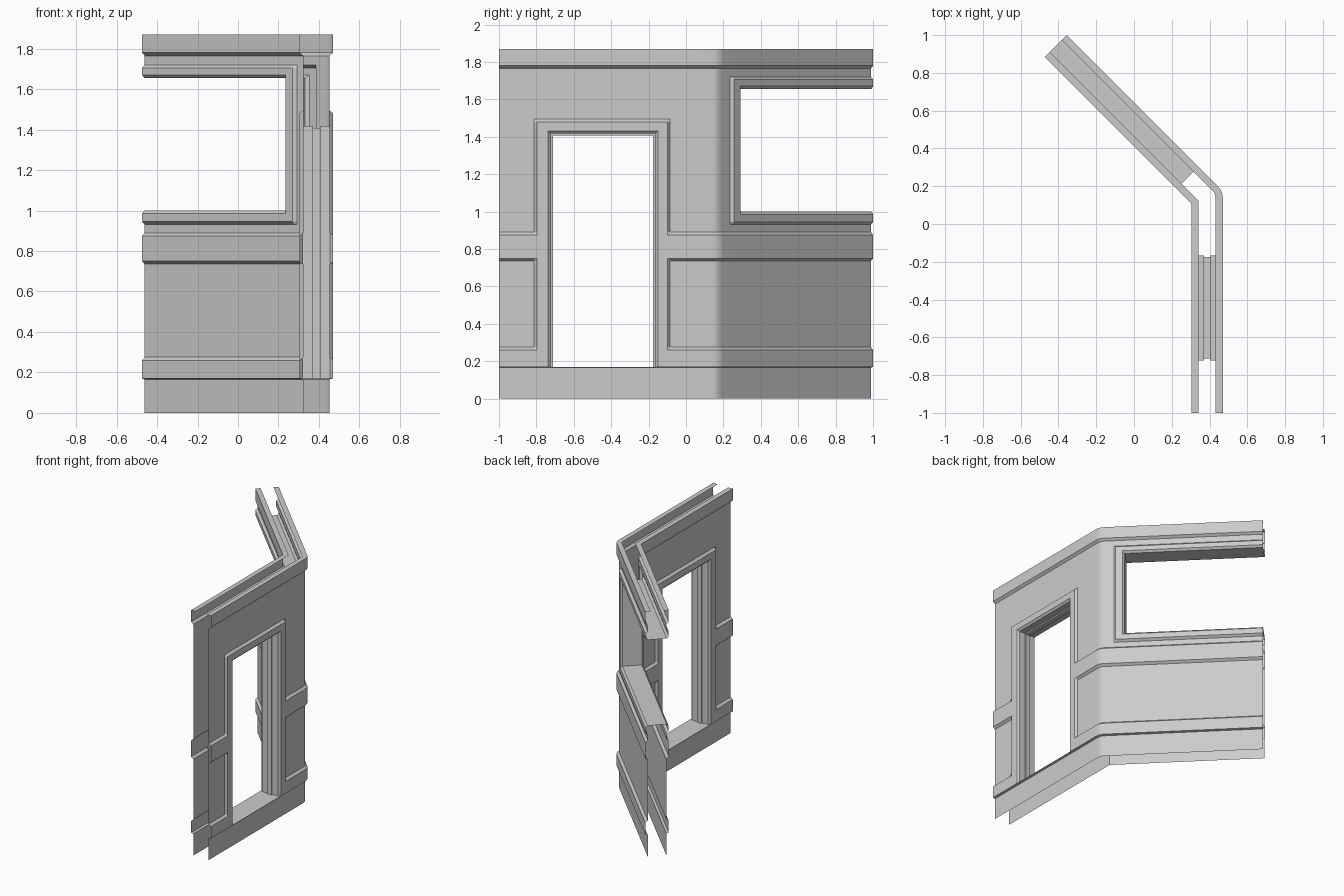
import bpy, bmesh
from math import cos, sin, tan, radians, sqrt

cube = bpy.data.objects.get("Cube")
if cube:
    bpy.data.objects.remove(cube)

# Wall layout: s runs along the bent centreline (corner at 0), d is depth from it
CX, CY = 0.3875, 0.14
START, END, TOP, FOOT = -1.14, 1.135, 1.87, 0.17
SKIN, TRIM, LIP, CH = 0.065, 0.0825, 0.045, 0.015
ARC = [0, 11.25, 22.5, 33.75, 45]

plaster = bpy.data.materials.new("light grey")
plaster.use_nodes = True
GREY = (0.6, 0.6, 0.6, 1)
plaster.diffuse_color = GREY
plaster.node_tree.nodes["Principled BSDF"].inputs["Base Color"].default_value = GREY


def place(s, z, d, angle=0):
    """Bend a flat wall point round the corner: rounded outside, mitred inside."""
    if s == 0:
        if d < 0:
            return (CX + d, CY + d * tan(radians(22.5)), z)
        a = radians(angle)
        return (CX + d * cos(a), CY + d * sin(a), z)
    if s < 0:
        return (CX + d, CY + s, z)
    return (CX + (d - s) / sqrt(2), CY + (d + s) / sqrt(2), z)


def finish(name, bm):
    bmesh.ops.remove_doubles(bm, verts=bm.verts, dist=0.0001)
    mesh = bpy.data.meshes.new(name)
    bm.to_mesh(mesh)
    bm.free()
    obj = bpy.data.objects.new(name, mesh)
    bpy.context.collection.objects.link(obj)
    mesh.materials.append(plaster)
    bpy.ops.object.select_all(action='DESELECT')
    bpy.context.view_layer.objects.active = obj
    obj.select_set(True)
    bpy.ops.object.shade_smooth_by_angle(angle=radians(25))


def bridge(bm, rows, flip=False, closed=False):
    """Join successive rows of points with quads."""
    rows = [[bm.verts.new(p) for p in row] for row in rows]
    for a, b in zip(rows, rows[1:]):
        for i in range(len(a) if closed else len(a) - 1):
            j = (i + 1) % len(a)
            quad = [a[i], a[j], b[j], b[i]]
            bm.faces.new(quad[::-1] if flip else quad)


# Openings (s0, z0, s1, z1)
DOOR = (-0.722 - CY, FOOT, -0.166 - CY, 1.417)
WINDOW = (0.147, 1.0, END, 1.655)
door_cut = (DOOR[0] - CH, FOOT, DOOR[2] + CH, DOOR[3] + CH)
window_cut = (WINDOW[0] - CH, WINDOW[1] - CH, END, WINDOW[3] + CH)

# Raised trim: crown, rail, skirting band, door surround, window surround
FAR = 2
door_l, door_r = -0.797 - CY, -0.1 - CY
trims = [
    (-FAR, 1.78, FAR, FAR),
    (-FAR, 0.75, FAR, 0.875),
    (-FAR, FOOT, FAR, 0.26),
    (door_l, FOOT, door_r, 1.48),
    (0.084, 0.945, FAR, 1.705),
]


def inside(rect, s, z, e=0.0001):
    return rect[0] - e <= s <= rect[2] + e and rect[1] - e <= z <= rect[3] + e


def build_skin(name, side):
    s_lines, z_lines = {START, END, 0}, {0, TOP}
    for r in trims:
        s_lines |= {r[0], r[0] - CH, r[2], r[2] + CH}
        z_lines |= {r[1], r[1] - (0.004 if r[1] == FOOT else CH), r[3], r[3] + CH}
    for r in (door_cut, window_cut):
        s_lines |= {r[0], r[2]}
        z_lines |= {r[1], r[3]}
    s_lines = sorted(s for s in s_lines if START <= s <= END)
    z_lines = sorted(z for z in z_lines if 0 <= z <= TOP)
    columns = [(s, a) for s in s_lines for a in (ARC if s == 0 else [0])]

    bm = bmesh.new()
    grid = []
    for s, a in columns:
        col = []
        for z in z_lines:
            depth = TRIM if any(inside(r, s, z) for r in trims) else SKIN
            col.append(bm.verts.new(place(s, z, side * depth, a)))
        # Lip folded inward along the top edge
        col.append(bm.verts.new(place(s, TOP, side * LIP, a)))
        grid.append(col)

    heights = z_lines + [TOP]
    for i in range(len(columns) - 1):
        if side < 0 and columns[i][0] == columns[i + 1][0]:
            continue
        for k in range(len(heights) - 1):
            s = (columns[i][0] + columns[i + 1][0]) / 2
            z = (heights[k] + heights[k + 1]) / 2
            if inside(door_cut, s, z, 0) or inside(window_cut, s, z, 0):
                continue
            quad = [grid[i][k], grid[i + 1][k], grid[i + 1][k + 1], grid[i][k + 1]]
            bm.faces.new(quad if side > 0 else quad[::-1])
    finish(name, bm)


build_skin("outer_wall", 1)
build_skin("inner_wall", -1)


def mirrored(half):
    return half + [(e, -d) for e, d in reversed(half)]


# Door lining with a raised stop down the middle
bm = bmesh.new()
rows = []
for e, d in mirrored([(CH, TRIM), (0, 0.068), (0, 0.018), (-0.01, 0.018)]):
    l, r, t = DOOR[0] - e, DOOR[2] + e, DOOR[3] + e
    rows.append([place(s, z, d) for s, z in ((l, FOOT), (l, t), (r, t), (r, FOOT))])
bridge(bm, rows, flip=True, closed=True)
finish("door_lining", bm)

# Window lining, open at the far end of the wall
bm = bmesh.new()
rows = []
for e, d in mirrored([(CH, TRIM), (0, 0.068)]):
    l, b, t = WINDOW[0] - e, WINDOW[1] - e, WINDOW[3] + e
    rows.append([place(s, z, d) for s, z in ((END, b), (l, b), (l, t), (END, t))])
bridge(bm, rows, flip=True)
finish("window_lining", bm)
